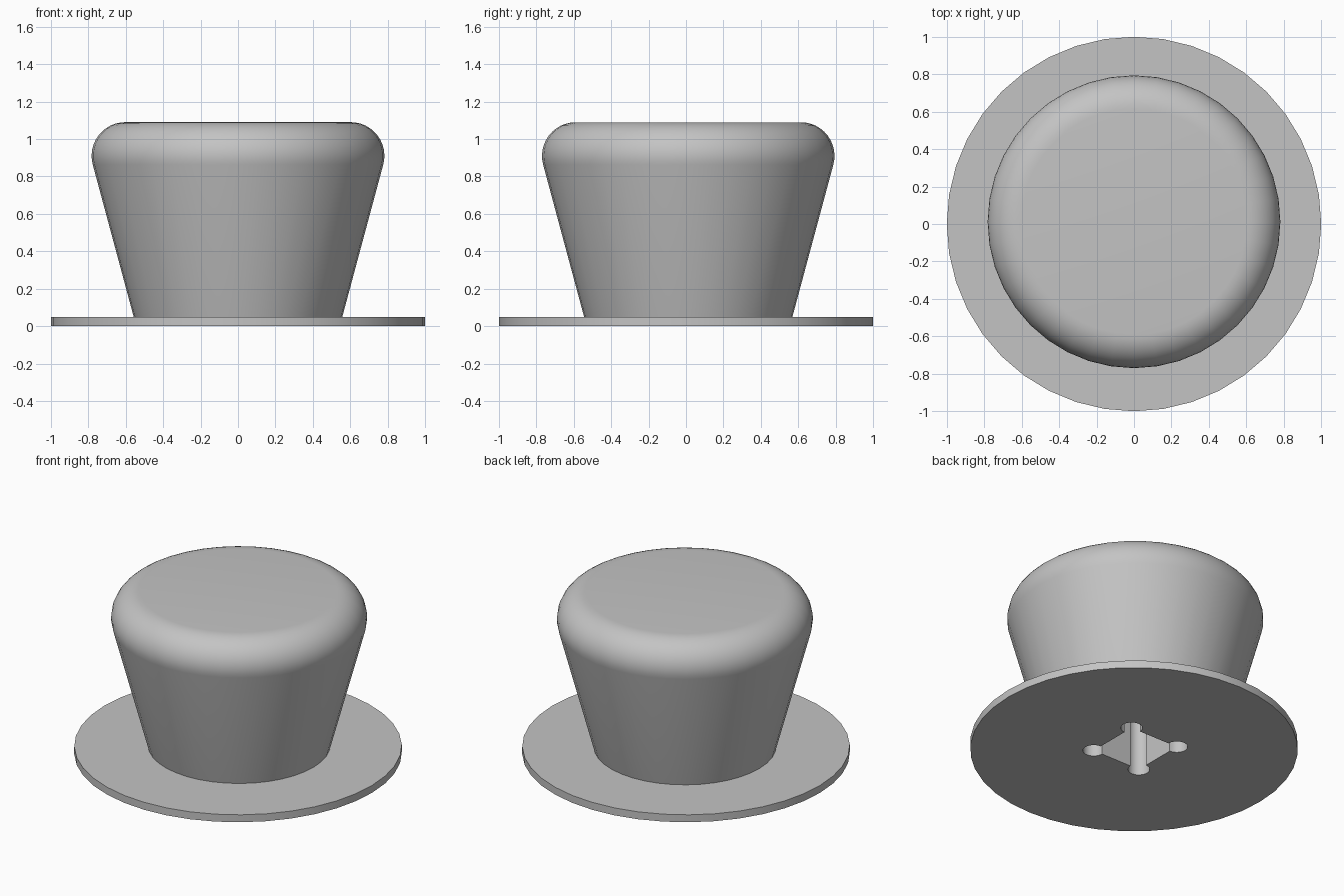
import bpy, bmesh, math

if "Cube" in bpy.data.objects:
    bpy.data.objects.remove(bpy.data.objects["Cube"])

SEG = 40                 # sides of the round parts
BODY_Y = 0.012           # the grip sits slightly behind the flange centre

grey = bpy.data.materials.new("plain grey")
grey.diffuse_color = (0.55, 0.55, 0.55, 1)
grey.use_nodes = True
grey.node_tree.nodes["Principled BSDF"].inputs["Base Color"].default_value = grey.diffuse_color


def loft(name, loops):
    """Closed solid from a stack of matching point loops."""
    bm = bmesh.new()
    rings = [[bm.verts.new(p) for p in loop] for loop in loops]
    n = len(rings[0])
    for a, b in zip(rings, rings[1:]):
        for i in range(n):
            j = (i + 1) % n
            bm.faces.new((a[i], a[j], b[j], b[i]))
    bm.faces.new(rings[0][::-1])
    bm.faces.new(rings[-1])
    bmesh.ops.recalc_face_normals(bm, faces=bm.faces)
    mesh = bpy.data.meshes.new(name)
    bm.to_mesh(mesh)
    bm.free()
    mesh.materials.append(grey)
    obj = bpy.data.objects.new(name, mesh)
    bpy.context.collection.objects.link(obj)
    return obj


def circle(r, z, cy=0.0):
    return [(r * math.cos(2 * math.pi * i / SEG),
             cy + r * math.sin(2 * math.pi * i / SEG), z) for i in range(SEG)]


# Knob: thin flange, flared grip and rounded top edge
loops = [circle(1, 0), circle(1, 0.05), circle(0.557, 0.05, BODY_Y)]
for k in range(13):
    a = math.radians(-15 + 105 * k / 12)
    loops.append(circle(0.602 + 0.18 * math.cos(a),
                        0.91 + 0.18 * math.sin(a), BODY_Y))
knob = loft("knob", loops)

# Shaft socket: square hole with a round relief at each corner
H, R, DEPTH = 0.18, 0.067, 0.6
outline = []
for c in range(4):
    turn = math.pi / 2 * c
    corner = math.pi / 4 + turn
    cx, cy = H * math.sqrt(2) * math.cos(corner), H * math.sqrt(2) * math.sin(corner)
    for k in range(15):
        a = turn - math.pi / 2 + 1.5 * math.pi * k / 14
        outline.append((cx + R * math.cos(a), BODY_Y + cy + R * math.sin(a)))
cutter = loft("socket_cutter", [[(x, y, z) for x, y in outline] for z in (-0.1, DEPTH)])
cutter.hide_render = True

# Cut the socket and keep only the finished knob
cut = knob.modifiers.new("socket", 'BOOLEAN')
cut.operation = 'DIFFERENCE'
cut.solver = 'EXACT'
cut.object = cutter
bpy.ops.object.select_all(action='DESELECT')
knob.select_set(True)
bpy.context.view_layer.objects.active = knob
bpy.ops.object.modifier_apply(modifier=cut.name)
bpy.data.objects.remove(cutter)
bpy.ops.object.shade_smooth_by_angle(angle=math.radians(30))
